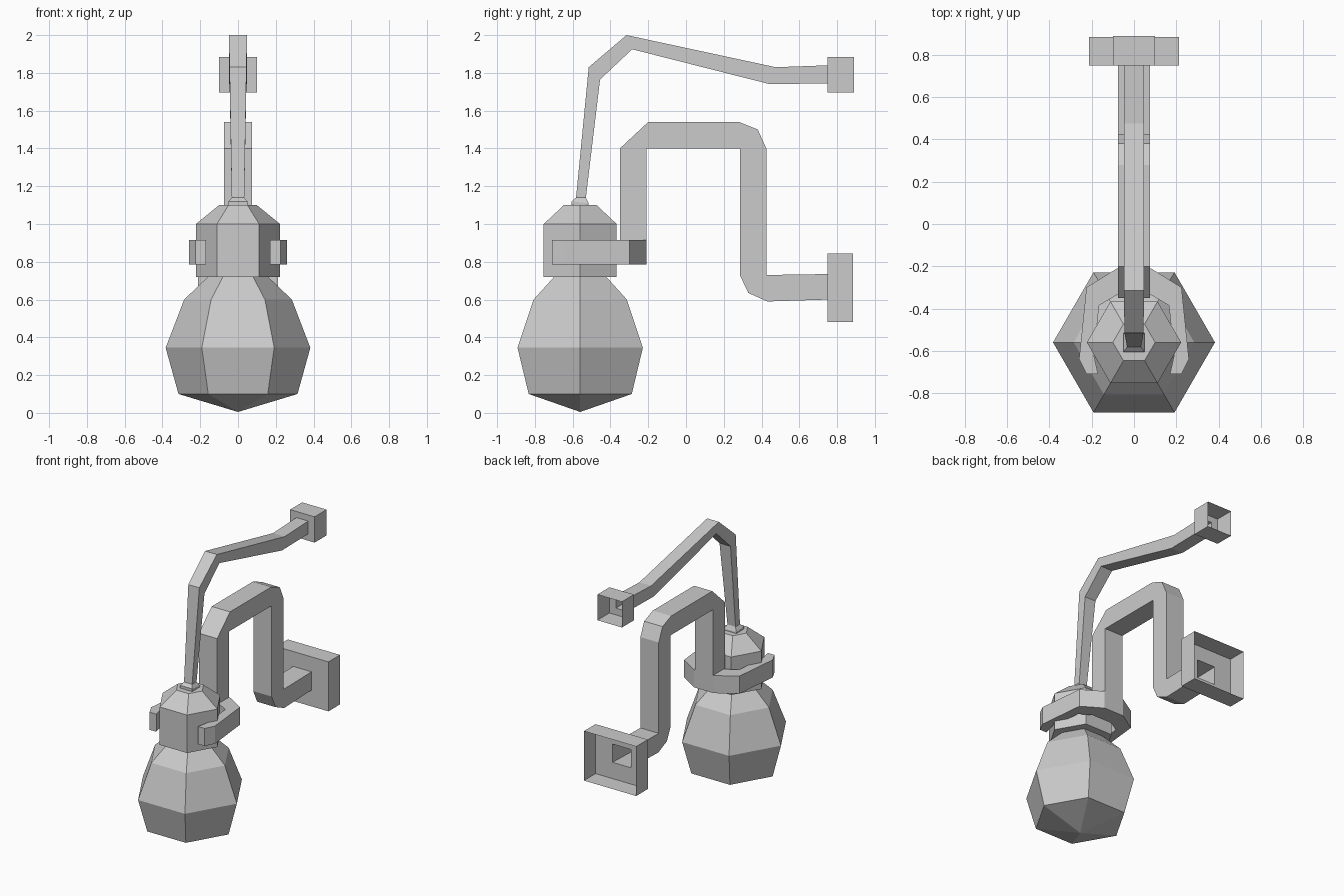
import bpy, bmesh
from math import cos, sin, pi

cube = bpy.data.objects.get("Cube")
if cube:
    bpy.data.objects.remove(cube, do_unlink=True)

# Single plain grey material
GREY = (0.6, 0.6, 0.6, 1)
grey = bpy.data.materials.new("light grey")
grey.use_nodes = True
grey.diffuse_color = GREY
grey.node_tree.nodes["Principled BSDF"].inputs["Base Color"].default_value = GREY


def loft(name, rings, cap_start=False, cap_end=False):
    """Skin a row of closed rings that all have the same number of points."""
    bm = bmesh.new()
    rows = [[bm.verts.new(p) for p in ring] for ring in rings]
    n = len(rows[0])
    for a, b in zip(rows, rows[1:]):
        for i in range(n):
            j = (i + 1) % n
            bm.faces.new((a[i], a[j], b[j], b[i]))
    if cap_start:
        bm.faces.new(rows[0][::-1])
    if cap_end:
        bm.faces.new(rows[-1])
    bmesh.ops.remove_doubles(bm, verts=bm.verts, dist=0.0005)
    bmesh.ops.recalc_face_normals(bm, faces=bm.faces)
    mesh = bpy.data.meshes.new(name)
    bm.to_mesh(mesh)
    bm.free()
    mesh.materials.append(grey)
    obj = bpy.data.objects.new(name, mesh)
    bpy.context.collection.objects.link(obj)
    return obj


def hexagon(radius, z, y=-0.56):
    return [(radius * cos(i * pi / 3), y + radius * sin(i * pi / 3), z) for i in range(6)]


def section(half, outer, inner):
    """Rectangular cross-section between an outer and an inner (y, z) point."""
    return [(-half, *outer), (half, *outer), (half, *inner), (-half, *inner)]


def socket(half, top, bottom, front, back):
    """Rings of a hollow wall box, open at the back."""
    return [section(half, (y, top), (y, bottom)) for y in (front, back)]


# Six-sided bulb
loft("bulb", [hexagon(r, z) for r, z in
              [(0.0, 0.005), (0.315, 0.1), (0.383, 0.345), (0.285, 0.6), (0.16, 0.72)]],
     cap_end=True)

# Cap holding the bulb
loft("bulb_cap", [hexagon(r, z) for r, z in [(0.223, 0.72), (0.223, 1.0), (0.1, 1.1)]],
     cap_start=True, cap_end=True)

# Clamp around the cap: mirrored wall outline, outer and inner points paired
outer = [(0.225, -0.71), (0.26, -0.64), (0.225, -0.3), (0.08, -0.21)]
inner = [(0.17, -0.71), (0.19, -0.62), (0.165, -0.385), (0.08, -0.335)]
pairs = list(zip(outer, inner))
pairs += [((-a, b), (-c, d)) for (a, b), (c, d) in reversed(pairs)]
loft("clamp", [[(*o, 0.785), (*o, 0.915), (*i, 0.915), (*i, 0.785)] for o, i in pairs],
     cap_start=True, cap_end=True)

# Square support arm running into the large wall box
arm = [((-0.35, 0.8), (-0.21, 0.8)), ((-0.35, 1.4), (-0.21, 1.4)),
       ((-0.2, 1.54), (-0.21, 1.4)), ((0.28, 1.54), (0.285, 1.4)),
       ((0.38, 1.5), (0.285, 1.4)), ((0.425, 1.4), (0.285, 1.4)),
       ((0.425, 0.73), (0.285, 0.73)), ((0.425, 0.73), (0.33, 0.635)),
       ((0.425, 0.73), (0.43, 0.59)), ((0.75, 0.735), (0.75, 0.6))]
loft("support_arm", [section(0.075, o, i) for o, i in arm]
     + socket(0.213, 0.845, 0.48, 0.75, 0.885), cap_start=True)

# Slim cable running from a flared foot into the small wall box
cable = [(0.05, (-0.605, 1.095), (-0.515, 1.095)), (0.05, (-0.605, 1.12), (-0.515, 1.11)),
         (0.033, (-0.582, 1.14), (-0.53, 1.14)), (0.045, (-0.515, 1.83), (-0.455, 1.765)),
         (0.048, (-0.315, 2.0), (-0.285, 1.925)), (0.048, (0.475, 1.83), (0.445, 1.74)),
         (0.048, (0.75, 1.84), (0.75, 1.745))]
loft("cable", [section(h, o, i) for h, o, i in cable]
     + socket(0.1, 1.885, 1.695, 0.75, 0.89), cap_start=True)
